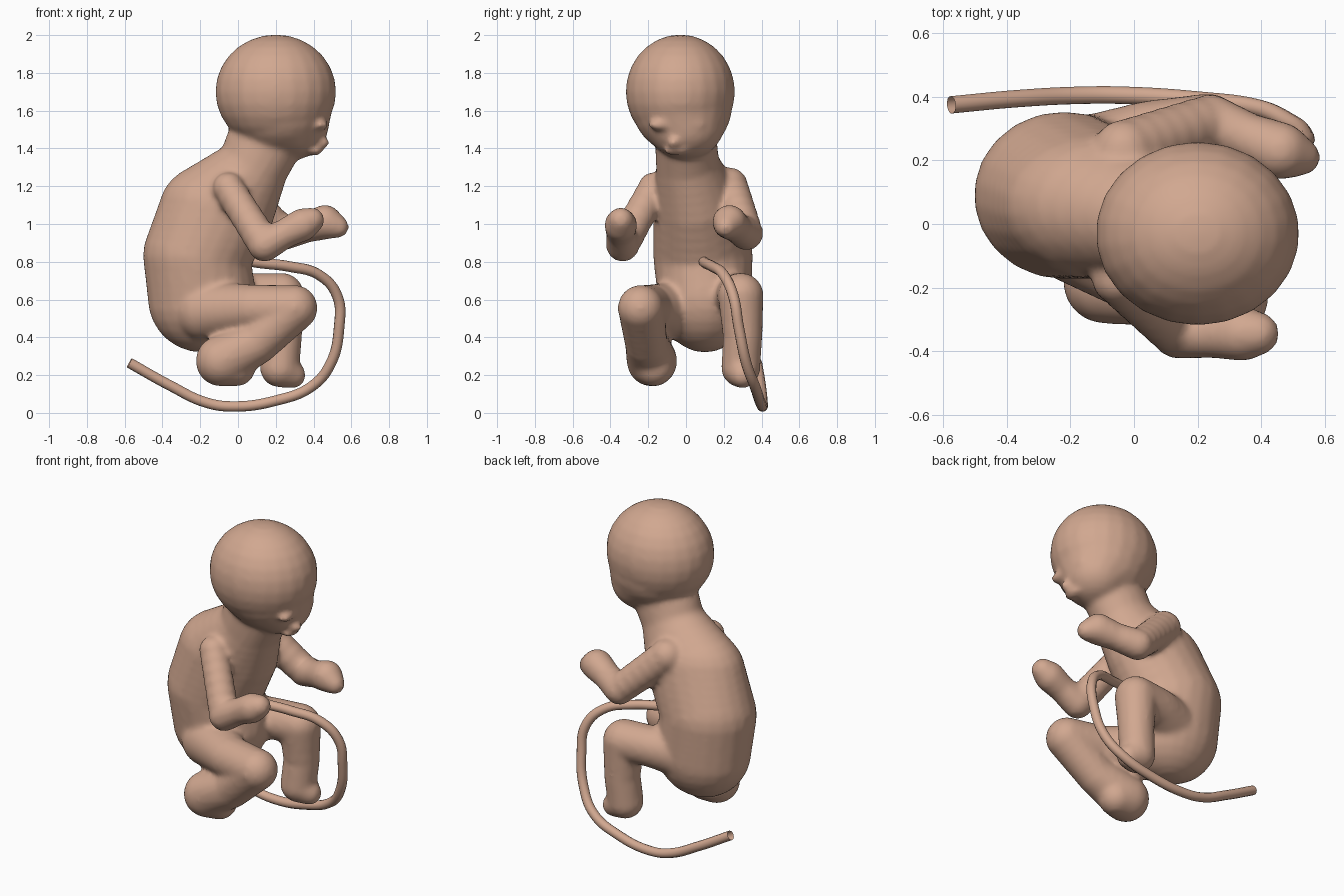
import bpy, bmesh
from mathutils import Vector

skin = bpy.data.materials.new("skin")
skin.diffuse_color = (0.64, 0.39, 0.28, 1)

# One unit sphere, reused as a stamp for all body masses
tmp = bmesh.new()
bmesh.ops.create_uvsphere(tmp, u_segments=22, v_segments=14, radius=1)
tmp.verts.index_update()
unit_v = [v.co.copy() for v in tmp.verts]
unit_f = [[v.index for v in f.verts] for f in tmp.faces]
tmp.free()
verts, faces = [], []


def blob(c, r):
    n = len(verts)
    verts.extend((c[0] + v.x * r[0], c[1] + v.y * r[1], c[2] + v.z * r[2]) for v in unit_v)
    faces.extend([i + n for i in f] for f in unit_f)


def chain(pts, steps=6):
    """Sweep of ellipsoids; each point is x, y, z followed by one or three radii."""
    pts = [(Vector(p[:3]), Vector(p[3:] if len(p) == 6 else (p[3],) * 3)) for p in pts]
    for (c0, r0), (c1, r1) in zip(pts, pts[1:]):
        for i in range(steps):
            t = i / steps
            blob(c0.lerp(c1, t), r0.lerp(r1, t))
    blob(*pts[-1])


# Torso from pelvis up to neck
chain([(-0.19, 0.10, 0.61, 0.29, 0.25, 0.29),
       (-0.22, 0.09, 0.83, 0.285, 0.265, 0.28),
       (-0.11, 0.06, 1.08, 0.31, 0.235, 0.25),
       (0.08, 0.01, 1.30, 0.19, 0.17, 0.17),
       (0.14, 0.00, 1.43, 0.21, 0.165, 0.15)], 5)

# Head, lower face and facial features
blob((0.20, -0.03, 1.70), (0.322, 0.29, 0.303))
chain([(0.22, -0.02, 1.62, 0.28, 0.265, 0.25),
       (0.29, 0.0, 1.52, 0.19, 0.20, 0.18)], 4)
for y in (-0.14, 0.05):
    blob((0.435, y, 1.525), (0.045, 0.06, 0.03))
blob((0.445, -0.065, 1.43), (0.04, 0.035, 0.03))
blob((0.40, -0.05, 1.385), (0.05, 0.07, 0.022))

# Arms: shoulder, elbow, wrist, hand
chain([(-0.05, -0.17, 1.19, 0.085), (0.14, -0.335, 0.89, 0.09),
       (0.25, -0.345, 0.95, 0.078), (0.34, -0.345, 0.995, 0.088),
       (0.39, -0.345, 1.02, 0.068)])
chain([(-0.03, 0.23, 1.20, 0.10), (0.24, 0.32, 0.95, 0.09),
       (0.36, 0.27, 0.98, 0.08), (0.46, 0.23, 1.01, 0.092),
       (0.53, 0.21, 0.985, 0.058)])

# Legs: hip, knee, shin, foot
chain([(-0.18, -0.03, 0.54, 0.16), (0.08, -0.19, 0.555, 0.125),
       (0.30, -0.24, 0.555, 0.122), (0.10, -0.21, 0.37, 0.115),
       (-0.09, -0.18, 0.275, 0.135), (-0.01, -0.17, 0.245, 0.105)])
chain([(-0.15, 0.18, 0.60, 0.16), (0.05, 0.27, 0.62, 0.12),
       (0.23, 0.29, 0.62, 0.122), (0.235, 0.30, 0.40, 0.105),
       (0.22, 0.29, 0.24, 0.105), (0.29, 0.30, 0.20, 0.07)])

mesh = bpy.data.meshes.new("body")
mesh.from_pydata(verts, [], faces)
mesh.materials.append(skin)
body = bpy.data.objects.new("body", mesh)
bpy.context.collection.objects.link(body)

# Fuse everything into one soft skin
rem = body.modifiers.new("fuse", 'REMESH')
rem.mode = 'VOXEL'
rem.voxel_size = 0.015
rem.use_smooth_shade = True
smo = body.modifiers.new("soften", 'SMOOTH')
smo.factor = 0.5
smo.iterations = 9
bpy.context.view_layer.objects.active = body
body.select_set(True)
for name in ("fuse", "soften"):
    bpy.ops.object.modifier_apply(modifier=name)

# Cord: open-ended tube from the belly round the far leg
path = [(0.02, 0.09, 0.81), (0.11, 0.10, 0.795), (0.27, 0.14, 0.775),
        (0.43, 0.20, 0.73), (0.525, 0.25, 0.62), (0.535, 0.28, 0.45),
        (0.49, 0.32, 0.26), (0.39, 0.365, 0.14), (0.20, 0.39, 0.065),
        (-0.03, 0.405, 0.034), (-0.17, 0.405, 0.055), (-0.36, 0.395, 0.145),
        (-0.575, 0.375, 0.265)]
cu = bpy.data.curves.new("cord", 'CURVE')
cu.dimensions = '3D'
cu.bevel_depth = 0.028
cu.bevel_resolution = 4
cu.resolution_u = 8
sp = cu.splines.new('BEZIER')
sp.bezier_points.add(len(path) - 1)
for p, co in zip(sp.bezier_points, path):
    p.co = co
    p.handle_left_type = p.handle_right_type = 'AUTO'
cu.materials.append(skin)
bpy.context.collection.objects.link(bpy.data.objects.new("cord", cu))
